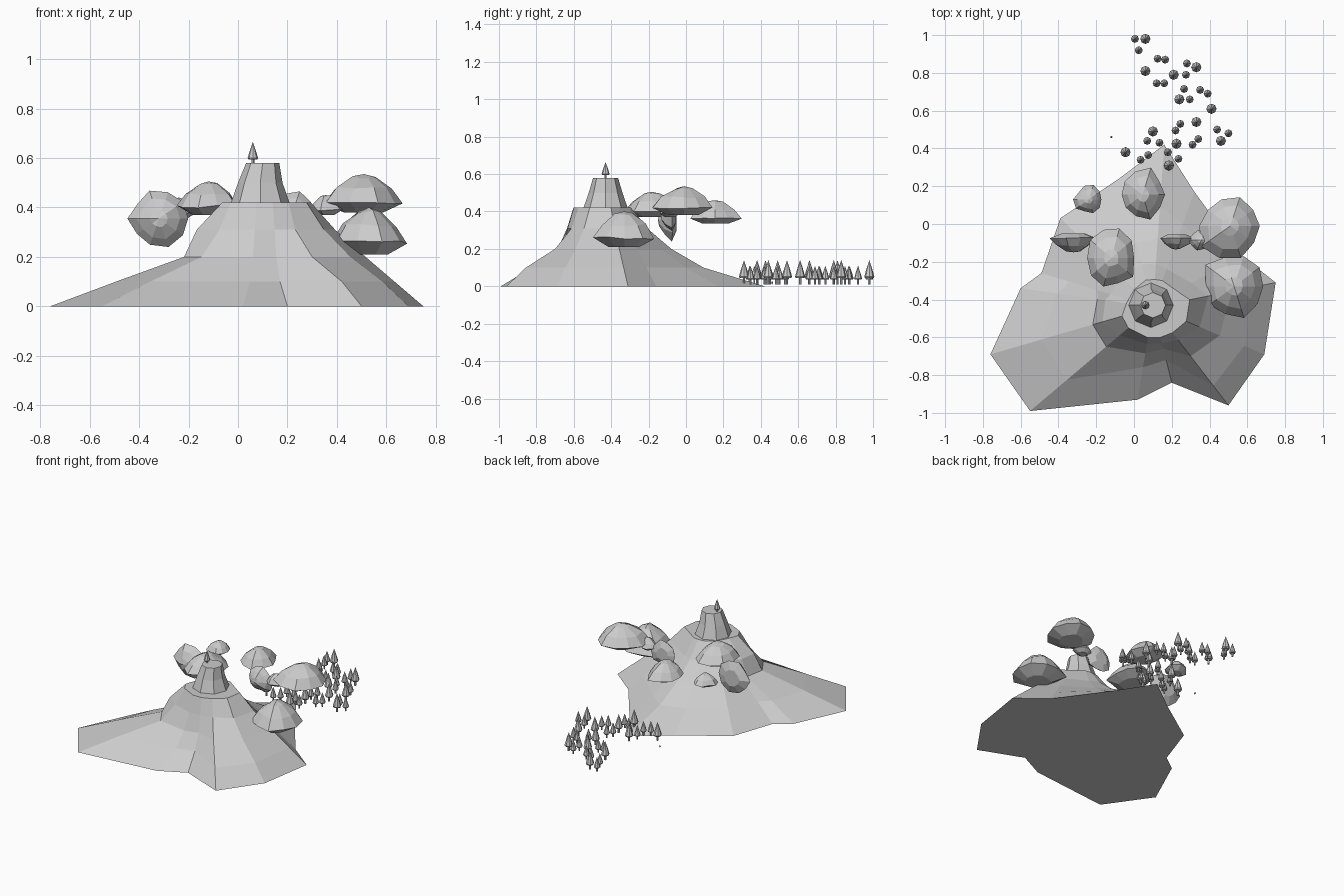
import bpy, math, random
from mathutils import Vector, Matrix

if "Cube" in bpy.data.objects:
    bpy.data.objects.remove(bpy.data.objects["Cube"])

random.seed(4)


def make(name, verts, faces):
    me = bpy.data.meshes.new(name)
    me.from_pydata([tuple(v) for v in verts], [], faces)
    ob = bpy.data.objects.new(name, me)
    bpy.context.collection.objects.link(ob)
    return ob


def loft(rings):
    """Stack closed rings, capped at both ends."""
    n = len(rings[0])
    verts = [p for r in rings for p in r]
    faces = [tuple(reversed(range(n)))]
    for k in range(len(rings) - 1):
        for i in range(n):
            j = (i + 1) % n
            faces.append((k*n + i, k*n + j, (k+1)*n + j, (k+1)*n + i))
    faces.append(tuple(range((len(rings) - 1)*n, len(rings)*n)))
    return verts, faces


def circle(x, y, z, r, n):
    return [Vector((x + r*math.cos(2*math.pi*i/n), y + r*math.sin(2*math.pi*i/n), z))
            for i in range(n)]


# Mountain: base outline pulled towards the summit, level by level
C = Vector((0.1, -0.44))
outline = [(.75, -.31), (.56, -.16), (.32, .17), (.16, .42), (-.08, .24), (-.39, .03),
           (-.49, -.26), (-.60, -.34), (-.76, -.69), (-.55, -.99), (.02, -.93),
           (.20, -.84), (.50, -.96), (.69, -.69)]
levels = [
    (0.00, [1]*14),
    (0.10, [.82, .82, .72, .62, .70, .75, .75, .72, .69, .70, .65, .70, .80, .82]),
    (0.20, [.64, .64, .50, .42, .50, .50, .50, .42, .37, .38, .50, .55, .50, .60]),
    (0.31, [.45, .45, .33, .27, .33, .35, .38, .36, .31, .27, .40, .48, .33, .42]),
    (0.42, [.30, .29, .23, .17, .21, .20, .22, .20, .19, .20, .33, .40, .26, .30]),
]
rings = []
for z, fr in levels:
    rings.append([(*(C + (Vector(p) - C)*f), z) for p, f in zip(outline, fr)])
make("mountain", *loft(rings))

# Summit crag
make("summit", *loft([circle(.09, -.43, .40, .125, 8), circle(.09, -.43, .50, .09, 8),
                      circle(.10, -.43, .58, .067, 8)]))


# Floating faceted clouds: flat underside, wide rim, domed top
def cloud(name, x, y, z0, z1, rx, ry, tilt=0.0, n=10):
    prof = [(.5, 0), (1, .25), (.72, .62), (.3, .92)]
    wob = [random.uniform(.8, 1.08) for _ in range(n)]
    rs = []
    for r, h in prof:
        rs.append([Vector((rx*r*wob[i]*math.cos(2*math.pi*i/n),
                           ry*r*wob[i]*math.sin(2*math.pi*i/n),
                           (h - .5 + random.uniform(-.04, .04)*(h > 0))*(z1 - z0)))
                   for i in range(n)])
    v, f = loft(rs)
    f.pop()
    v.append(Vector((0, 0, .5*(z1 - z0))))
    f += [(3*n + i, 3*n + (i + 1) % n, 4*n) for i in range(n)]
    if tilt:
        m = Matrix.Rotation(tilt, 3, 'X')
        v = [m @ p for p in v]
    ob = make(name, v, f)
    ob.location = (x, y, (z0 + z1)/2)


cloud("cloud_right_high", .51, -.01, .38, .535, .18, .175)
cloud("cloud_right_low", .53, -.33, .21, .40, .175, .18)
cloud("cloud_back", .045, .155, .335, .46, .135, .14)
cloud("cloud_left_inner", -.12, -.18, .37, .505, .135, .16)
cloud("cloud_left_back", -.24, .13, .355, .44, .08, .08)
cloud("cloud_right_small", .355, -.085, .37, .45, .065, .055)
# Two clouds standing on edge
cloud("cloud_left_upright", -.32, -.10, .305, .405, .12, .115, math.pi/2)
cloud("cloud_right_upright", .22, -.095, .335, .415, .10, .10, math.pi/2)


# Conifers: thin trunk and an eight-sided cone crown
def tree(x, y, z, r, h):
    make("tree_trunk", *loft([circle(x, y, z, r*.28, 6), circle(x, y, z + h*.36, r*.28, 6)]))
    n = 8
    v, f = loft([circle(x, y, z + h*.26, r*.85, n), circle(x, y, z + h*.32, r, n),
                 circle(x, y, z + h*.62, r*.6, n)])
    f.pop()
    v.append(Vector((x, y, z + h)))
    f += [(2*n + i, 2*n + (i + 1) % n, 3*n) for i in range(n)]
    make("tree_crown", v, f)


big = [(.06, .98), (.06, .81), (.33, .83), (.21, .79), (.24, .66), (.41, .61), (.33, .54),
       (.46, .44), (.225, .425), (.10, .49), (-.045, .38), (.185, .31)]
small = [(.005, .98), (.025, .92), (.125, .875), (.165, .87), (.28, .85), (.275, .79),
         (.12, .745), (.16, .745), (.265, .715), (.35, .71), (.39, .69), (.295, .66),
         (.245, .53), (.22, .495), (.44, .50), (.50, .48), (.34, .45), (.31, .42),
         (.07, .44), (.135, .43), (.035, .34), (.075, .365), (.18, .38), (.235, .345)]
for x, y in big:
    tree(x, y, .01, .027, .13)
for x, y in small:
    tree(x, y, .01, .021, .10)
tree(-.12, .46, .01, .006, .02)
tree(.06, -.43, .57, .021, .095)
